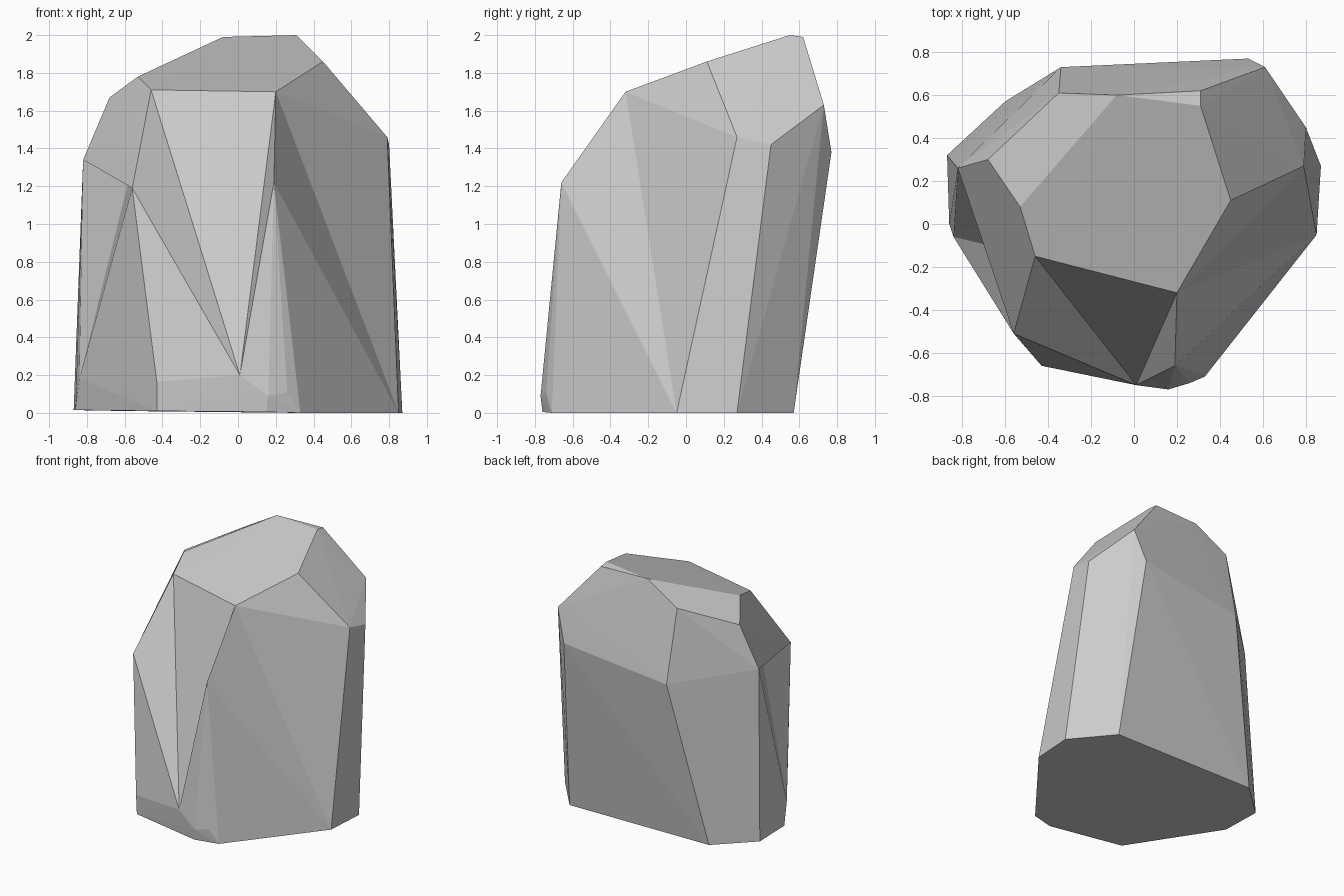
import bpy, bmesh

if "Cube" in bpy.data.objects:
    bpy.data.objects.remove(bpy.data.objects["Cube"])

# Key corners of the faceted boulder
CORNERS = {
    # crown
    "front_l": (-.46, -.15, 1.71), "front_r": (.20, -.32, 1.70), "crown_r": (.45, .11, 1.86),
    "peak": (.31, .55, 2.0), "peak_back": (.31, .62, 1.99), "crown_back": (-.08, .60, 1.99),
    "crown_l": (-.53, .08, 1.78), "back_l": (-.35, .61, 1.83), "left_top": (-.68, .30, 1.67),
    # shoulders
    "left": (-.82, .26, 1.34), "brow_l": (-.56, -.51, 1.19), "brow_r": (.19, -.66, 1.22),
    "right": (.79, .27, 1.46), "right_b": (.80, .45, 1.42), "rear_r": (.61, .73, 1.63),
    "rear_low": (.53, .77, 1.38), "rear_l": (-.34, .73, 1.27),
    # lower chips
    "chip": (.01, -.75, .20), "toe": (.16, -.77, .09), "toe_r": (.26, -.74, .11),
    "heel_l": (-.43, -.66, .165), "side_l": (-.84, -.06, .18),
    # footprint
    "b0": (.85, -.05, 0), "b1": (.87, .27, 0), "b2": (.62, .57, 0), "b3": (-.60, .57, .01),
    "b4": (-.87, .32, .015), "b5": (-.86, 0, .015), "b6": (-.43, -.65, .01),
    "b7": (.15, -.76, .005), "b8": (.33, -.71, 0),
}
# Hollow facets that replace the hull between their corners
HOLLOWS = [
    [("front_l", "front_r", "chip"), ("front_l", "chip", "brow_l"), ("front_r", "brow_r", "chip")],
    [("front_l", "side_l", "left"), ("front_l", "brow_l", "side_l")],
    [("front_r", "b0", "brow_r"), ("front_r", "right", "b0")],
]

bm = bmesh.new()
v = {name: bm.verts.new(co) for name, co in CORNERS.items()}
bmesh.ops.convex_hull(bm, input=bm.verts[:])

# Carve the hollows
for tris in HOLLOWS:
    region = {v[n] for t in tris for n in t}
    covered = [f for f in bm.faces if set(f.verts) <= region]
    bmesh.ops.delete(bm, geom=covered, context='FACES_ONLY')
    for t in tris:
        if not bm.faces.get([v[n] for n in t]):
            bm.faces.new([v[n] for n in t])

# Clean up loose parts and close the shell
bmesh.ops.delete(bm, geom=[e for e in bm.edges if not e.link_faces], context='EDGES')
bmesh.ops.delete(bm, geom=[p for p in bm.verts if not p.link_faces], context='VERTS')
bmesh.ops.holes_fill(bm, edges=[e for e in bm.edges if e.is_boundary], sides=6)
bmesh.ops.recalc_face_normals(bm, faces=bm.faces[:])

mesh = bpy.data.meshes.new("boulder")
bm.to_mesh(mesh)
bm.free()
bpy.context.collection.objects.link(bpy.data.objects.new("boulder", mesh))
